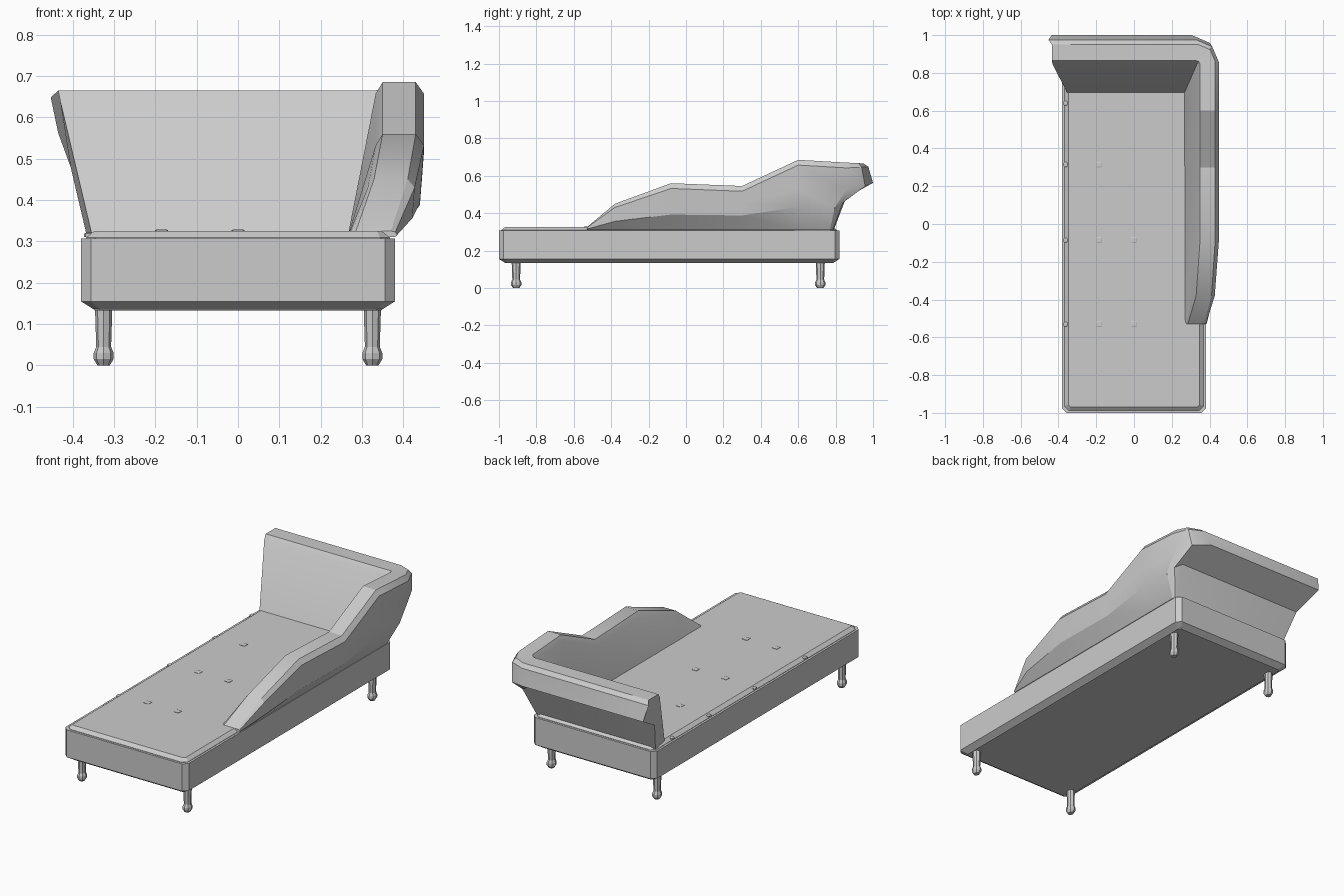
import bpy, bmesh, math

if "Cube" in bpy.data.objects:
    bpy.data.objects.remove(bpy.data.objects["Cube"])


def loft(name, rings, smooth=None):
    """Bridge closed rings of points, cap both ends, return a clean object."""
    bm = bmesh.new()
    vs = [[bm.verts.new(p) for p in r] for r in rings]
    n = len(rings[0])
    for a, b in zip(vs, vs[1:]):
        for i in range(n):
            j = (i + 1) % n
            bm.faces.new((a[i], a[j], b[j], b[i]))
    bm.faces.new(vs[0][::-1])
    bm.faces.new(vs[-1])
    bmesh.ops.remove_doubles(bm, verts=bm.verts, dist=0.0005)
    bmesh.ops.recalc_face_normals(bm, faces=bm.faces)
    me = bpy.data.meshes.new(name)
    bm.to_mesh(me)
    bm.free()
    ob = bpy.data.objects.new(name, me)
    bpy.context.collection.objects.link(ob)
    if smooth:
        bpy.ops.object.select_all(action='DESELECT')
        ob.select_set(True)
        bpy.context.view_layer.objects.active = ob
        bpy.ops.object.shade_smooth_by_angle(angle=math.radians(smooth))
    return ob


def chamfered_rect(x0, x1, y0, y1, z, c):
    return [(x0 + c, y0, z), (x1 - c, y0, z), (x1, y0 + c, z), (x1, y1 - c, z),
            (x1 - c, y1, z), (x0 + c, y1, z), (x0, y1 - c, z), (x0, y0 + c, z)]


def slab(name, levels):
    loft(name, [chamfered_rect(-.38 + i, .38 - i, -1 + i, .82 - i, z, c)
                for i, z, c in levels])


# Frame and mattress
slab("frame", [(.033, .133, .01), (.03, .136, .015), (0, .155, .024), (0, .307, .024)])
slab("seat_cushion", [(.01, .29, .024), (.012, .309, .024), (.032, .325, .012)])


# Arm cross-section (x, z): inner foot, over the top, down the flared outside
def arm(h):
    d = h - .31
    t = min(1, d / .2)
    return [(.265, .31), (.27 + .063 * t, h - .028 * t), (.28 + .07 * t, h),
            (.365 + .065 * t, h), (.375 + .075 * t, h - .028 * t),
            (.378 + .067 * t, .31 + d * .6), (.38 + .06 * t, .31 + d * .33), (.38, .31)]


# Headrest cross-section (y, z), same point order
head = [(.69, .31), (.845, .64), (.865, .665), (.95, .665),
        (.975, .648), (1.0, .562), (.855, .48), (.79, .31)]
end_x = [-.352, -.43, -.435, -.435, -.453, -.435, -.405, -.365]
corner_cut = [0, 0, .02, .09, .12, .14, .06, .02]

rings = [[(x, y, z) for x, z in arm(h)]
         for y, h in ((-.53, .325), (-.38, .45), (-.08, .56), (.3, .545), (.6, .685))]
# Rounded corner joining the arm to the headrest
side = arm(.67)
for ka, kb, w in ((0, 1, 0), (.3, .3, .5), (1, 0, 1)):
    rings.append([(s[0] - c * ka, b[0] - c * kb, s[1] + (b[1] - s[1]) * w)
                  for s, b, c in zip(side, head, corner_cut)])
rings.append([(x, y, z) for x, (y, z) in zip(end_x, head)])
loft("arm_and_headrest", rings, 25)


# Legs with a bulbous foot
def leg_ring(x, y, r, z):
    return [(x + r * math.cos(a * math.pi / 4), y + 1.15 * r * math.sin(a * math.pi / 4), z)
            for a in range(8)]


for x in (-.325, .325):
    for y in (-.908, .718):
        name = ("front" if y < 0 else "back") + ("_left" if x < 0 else "_right") + "_leg"
        loft(name, [leg_ring(x, y, r, z) for r, z in
                    ((.015, 0), (.024, .015), (.024, .03), (.018, .045), (.021, .14))])


# Tufting buttons on the seat and along its left edge
def button(name, x, y, z, r):
    loft(name, [chamfered_rect(x - a, x + a, y - a, y + a, z + dz, .003)
                for a, dz in ((r, -.006), (r, .002), (r * .65, .004))])


for i, (x, y) in enumerate(((-.185, .315), (-.185, -.085), (0, -.085), (-.185, -.53), (0, -.53))):
    button(f"seat_button_{i}", x, y, .325, .016)
for i, y in enumerate((.64, .315, -.085, -.53)):
    button(f"edge_button_{i}", -.36, y, .317, .012)
